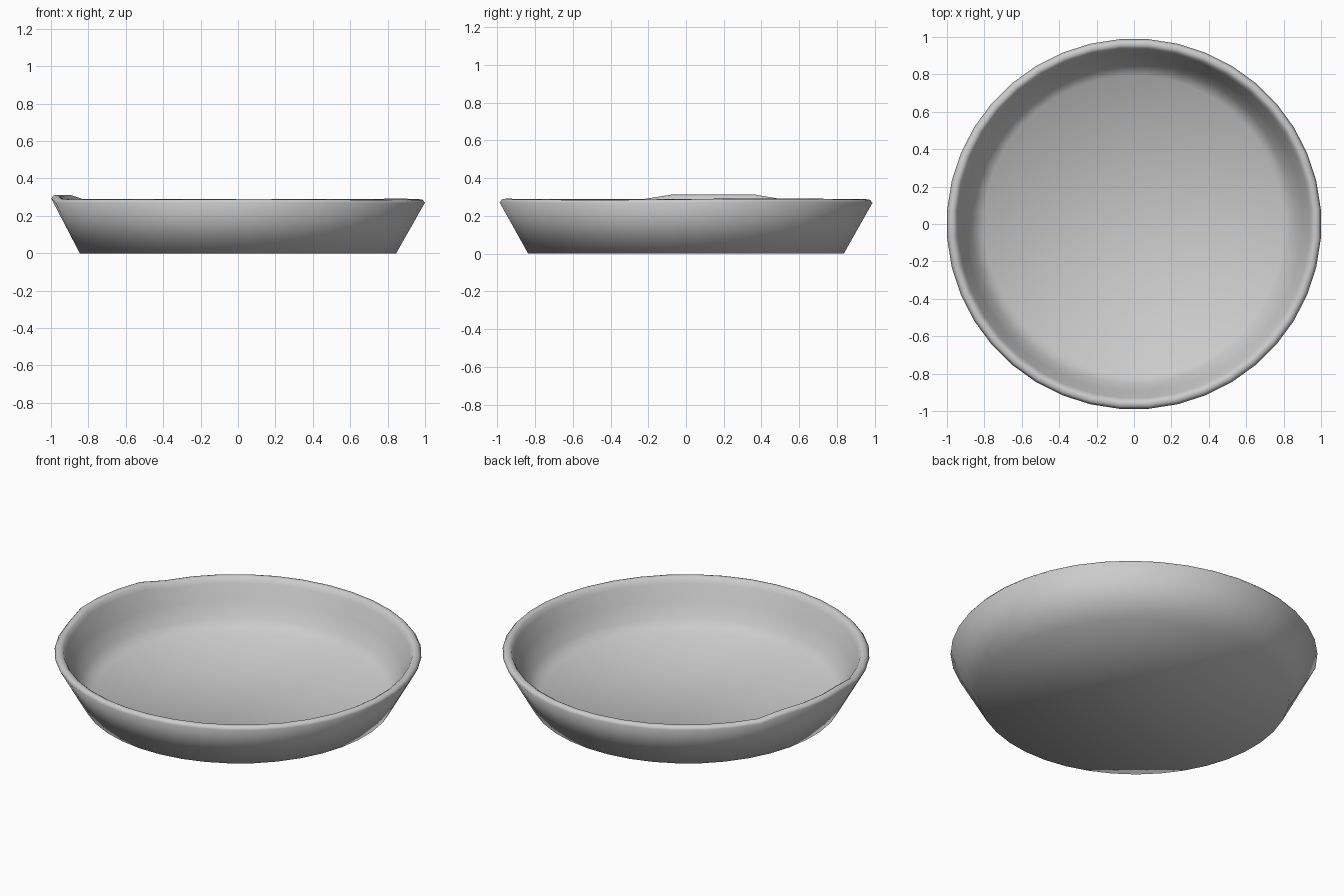
import bpy, bmesh, math

if "Cube" in bpy.data.objects:
    bpy.data.objects.remove(bpy.data.objects["Cube"])

SIDES = 40
# (radius, height) from the base edge, over the rim, to the inner floor
PROFILE = [(0.845, 0.0), (0.998, 0.27), (0.985, 0.286), (0.965, 0.289),
           (0.95, 0.28), (0.938, 0.255), (0.90, 0.17), (0.86, 0.08), (0.80, 0.02)]
RIM = range(1, 6)          # profile points belonging to the rim
LIFTED = (17, 18, 19, 20)  # rim corners that form the raised bump

bm = bmesh.new()
rings = []
for p, (r, z) in enumerate(PROFILE):
    ring = []
    for i in range(SIDES):
        a = math.radians(4.5) + 2 * math.pi * i / SIDES
        lift = 0.023 if p in RIM and i in LIFTED else 0.0
        # very slight handmade waviness along the rim
        if p in RIM and not lift:
            lift = 0.003 * math.sin(3 * a)* (0.5 + 0.5 * math.cos(a))
        ring.append(bm.verts.new((r * 1.004 * math.cos(a), r * 0.993 * math.sin(a), z + lift)))
    rings.append(ring)

# side walls and rim
for lower, upper in zip(rings, rings[1:]):
    for i in range(SIDES):
        j = (i + 1) % SIDES
        bm.faces.new((lower[i], lower[j], upper[j], upper[i]))

# underside and inner floor
bm.faces.new(rings[0][::-1])
bm.faces.new(rings[-1])
bmesh.ops.recalc_face_normals(bm, faces=bm.faces)
for f in bm.faces:
    f.smooth = True

mesh = bpy.data.meshes.new("shallow_bowl")
bm.to_mesh(mesh)
bm.free()
bowl = bpy.data.objects.new("shallow_bowl", mesh)
bpy.context.collection.objects.link(bowl)
